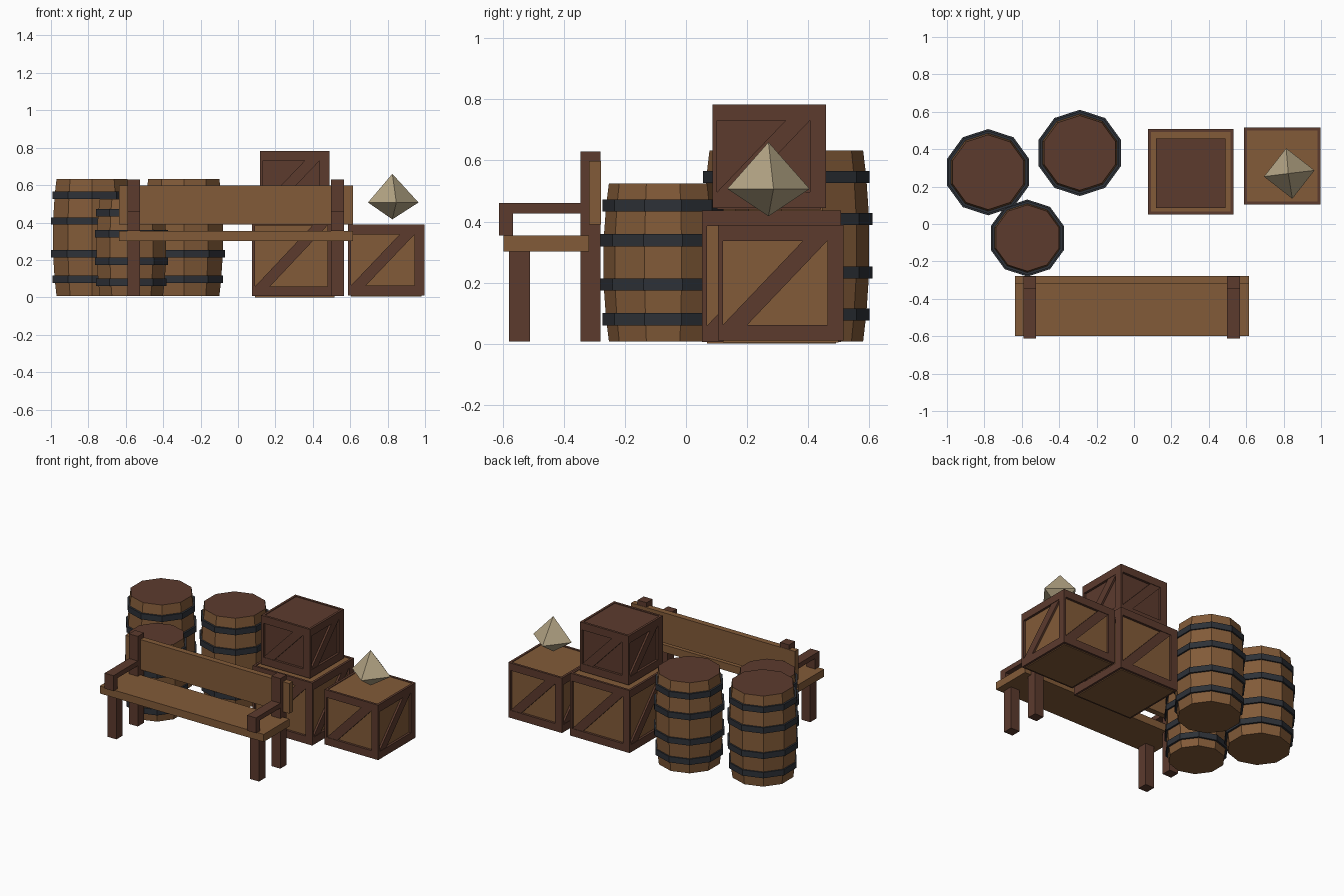
import bpy, bmesh
from math import sin, cos, pi, radians
from mathutils import Matrix, Vector

if "Cube" in bpy.data.objects:
    bpy.data.objects.remove(bpy.data.objects["Cube"])


def material(name, r, g, b):
    m = bpy.data.materials.new(name)
    m.use_nodes = True
    m.diffuse_color = (r, g, b, 1)
    m.node_tree.nodes["Principled BSDF"].inputs["Base Color"].default_value = (r, g, b, 1)
    return m


PLANK = material("warm brown wood", 0.225, 0.104, 0.04)
DARK = material("dark red wood", 0.107, 0.043, 0.027)
IRON = material("dark iron", 0.027, 0.031, 0.039)
STONE = material("pale stone", 0.45, 0.37, 0.23)


def finish(bm, name, *mats):
    bmesh.ops.recalc_face_normals(bm, faces=bm.faces)
    me = bpy.data.meshes.new(name)
    bm.to_mesh(me)
    bm.free()
    for m in mats:
        me.materials.append(m)
    ob = bpy.data.objects.new(name, me)
    bpy.context.collection.objects.link(ob)
    return ob


def add_box(bm, x, y, z):
    """Box from three (low, high) ranges."""
    lo, hi = zip(x, y, z)
    size = [b - a for a, b in zip(lo, hi)]
    mid = [(a + b) / 2 for a, b in zip(lo, hi)]
    mat = Matrix.Translation(mid) @ Matrix.Diagonal((*size, 1))
    return bmesh.ops.create_cube(bm, size=1, matrix=mat)["verts"]


def box(name, x, y, z, mat):
    bm = bmesh.new()
    add_box(bm, x, y, z)
    return finish(bm, name, mat)


def ring(bm, cx, cy, r, z, sides=10):
    # One corner always points along the y axis
    return [bm.verts.new((cx + r * cos(a), cy + r * sin(a), z))
            for a in (pi / 2 + 2 * pi * i / sides for i in range(sides))]


def bridge(bm, a, b):
    for i in range(len(a)):
        j = (i + 1) % len(a)
        bm.faces.new((a[i], a[j], b[j], b[i]))


# Barrels: bulging staves, dark lid and four iron hoops
BULGE = ((0, 0.87), (0.14, 0.915), (0.36, 0.955), (0.64, 0.955), (0.86, 0.915), (1, 0.87))


def barrel(name, cx, cy, radius, height, base=0.008):
    bm = bmesh.new()
    rings = [ring(bm, cx, cy, radius * f, base + height * t) for t, f in BULGE]
    for a, b in zip(rings, rings[1:]):
        bridge(bm, a, b)
    bm.faces.new(rings[0])
    bm.faces.new(rings[-1]).material_index = 1
    finish(bm, name + "_staves", PLANK, DARK)

    bm = bmesh.new()
    for t, f in BULGE[1:-1]:
        z, r = base + height * t, radius * f
        half = 0.02
        loop = [ring(bm, cx, cy, rr, zz) for rr, zz in (
            (r - 0.015, z - half), (r + 0.011, z - half),
            (r + 0.011, z + half), (r - 0.015, z + half))]
        for i in range(4):
            bridge(bm, loop[i], loop[(i + 1) % 4])
    finish(bm, name + "_hoops", IRON)


barrel("left_barrel", -0.78, 0.277, 0.23, 0.625)
barrel("back_barrel", -0.29, 0.38, 0.23, 0.625)
barrel("small_barrel", -0.57, -0.075, 0.204, 0.517)


# Crates: recessed box, and rails, a post and a brace on each side
def crate(name, cx, cy, half, z0, z1, panel):
    t, w = 0.016, 0.052
    inner = half - t
    box(name + "_box", (cx - inner, cx + inner), (cy - inner, cy + inner),
        (z0, z1 - 0.004), panel)
    bm = bmesh.new()
    low, high = z0 + 0.006, z1
    for k in range(4):
        y = (-half, -inner)
        left, right = -inner, half - w
        verts = add_box(bm, (left, right), y, (low, low + w))
        verts += add_box(bm, (left, right), y, (high - w, high))
        verts += add_box(bm, (right, half), y, (low, high))
        # Slanted brace, sheared from an upright bar
        brace = add_box(bm, (left, left + 0.08), (-half + 0.003, -inner),
                        (low + w, high - w))
        for v in brace:
            if v.co.z > (low + high) / 2:
                v.co.x += right - left - 0.08
        turn = Matrix.Translation((cx, cy, 0)) @ Matrix.Rotation(k * pi / 2, 4, "Z")
        bmesh.ops.transform(bm, matrix=turn, verts=verts + brace)
    finish(bm, name + "_frame", DARK)


crate("large_crate", 0.303, 0.28, 0.228, 0, 0.437, PLANK)
crate("right_crate", 0.792, 0.31, 0.205, 0.004, 0.389, PLANK)
crate("top_crate", 0.303, 0.272, 0.186, 0.439, 0.783, DARK)

# Bench planks
box("bench_seat", (-0.637, 0.615), (-0.598, -0.318), (0.302, 0.354), PLANK)
box("bench_backrest", (-0.637, 0.615), (-0.318, -0.278), (0.39, 0.598), PLANK)

# Bench supports, one set at each end
for side, x in (("right", -0.557), ("left", 0.532)):
    span = (x - 0.034, x + 0.034)
    box(side + "_back_post", span, (-0.346, -0.28), (0.008, 0.63), DARK)
    box(side + "_front_leg", span, (-0.579, -0.511), (0.008, 0.302), DARK)
    box(side + "_armrest", span, (-0.612, -0.346), (0.427, 0.46), DARK)
    box(side + "_arm_support", span, (-0.612, -0.566), (0.354, 0.427), DARK)

# Floating four-sided crystal
bm = bmesh.new()
centre = Vector((0.83, 0.27, 0.507))
top = bm.verts.new(centre + Vector((-0.005, 0, 0.153)))
bottom = bm.verts.new(centre - Vector((0.005, 0, 0.09)))
belt = [bm.verts.new(centre + Vector((cos(a), sin(a), 0)) * 0.136)
        for a in (radians(7) + i * pi / 2 for i in range(4))]
for i in range(4):
    for tip in (top, bottom):
        bm.faces.new((belt[i], belt[(i + 1) % 4], tip))
finish(bm, "crystal", STONE)
